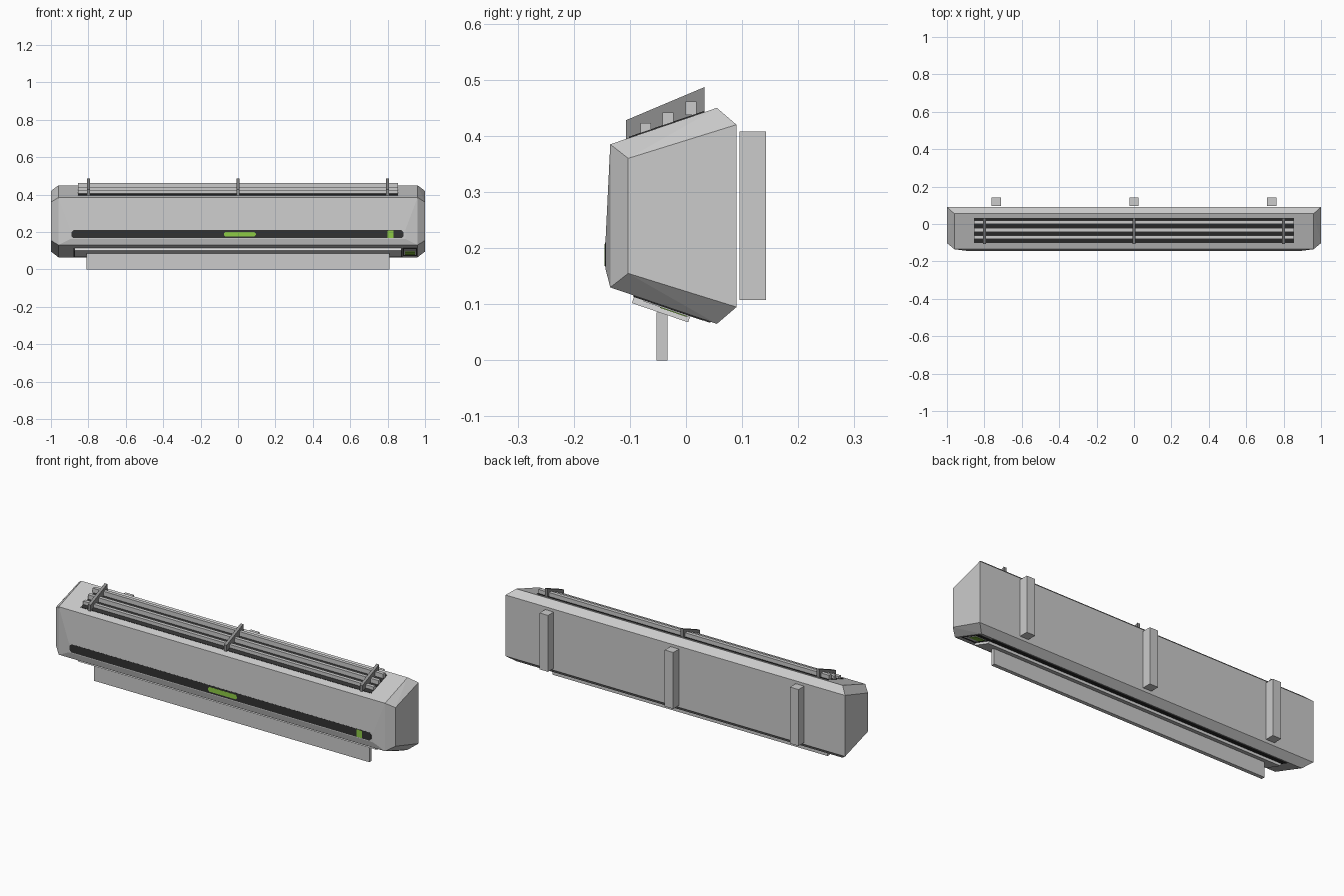
import bpy, bmesh, math
from mathutils import Vector, Matrix

if "Cube" in bpy.data.objects:
    bpy.data.objects.remove(bpy.data.objects["Cube"])


def material(name, r, g, b):
    m = bpy.data.materials.new(name)
    m.diffuse_color = (r, g, b, 1)
    m.use_nodes = True
    m.node_tree.nodes["Principled BSDF"].inputs["Base Color"].default_value = m.diffuse_color
    return m


BODY = material("light_grey", 0.60, 0.60, 0.60)
PALE = material("pale_grey", 0.72, 0.72, 0.72)
MID = material("mid_grey", 0.27, 0.27, 0.27)
DARK = material("charcoal", 0.032, 0.032, 0.032)
GREEN = material("lime_green", 0.27, 0.60, 0.06)


def finish(name, bm, mat):
    bmesh.ops.recalc_face_normals(bm, faces=bm.faces)
    me = bpy.data.meshes.new(name)
    bm.to_mesh(me)
    bm.free()
    me.materials.append(mat)
    ob = bpy.data.objects.new(name, me)
    bpy.context.collection.objects.link(ob)
    return ob


def box(name, center, size, mat, tilt=0.0):
    bm = bmesh.new()
    m = (Matrix.Translation(center) @ Matrix.Rotation(tilt, 4, 'X')
         @ Matrix.Diagonal((*size, 1)))
    bmesh.ops.create_cube(bm, size=1, matrix=m)
    return finish(name, bm, mat)


def prism(name, points, direction, mat):
    bm = bmesh.new()
    f = bm.faces.new([bm.verts.new(p) for p in points])
    ext = bmesh.ops.extrude_face_region(bm, geom=[f], use_keep_orig=True)
    moved = [v for v in ext["geom"] if isinstance(v, bmesh.types.BMVert)]
    bmesh.ops.translate(bm, verts=moved, vec=Vector(direction))
    return finish(name, bm, mat)


def front_plate(name, x0, x1, z0, z1, y, mat, cut=0.008):
    # plate on the front with clipped corners
    c = cut
    pts = [(x0 + c, z0), (x1 - c, z0), (x1, z0 + c), (x1, z1 - c),
           (x1 - c, z1), (x0 + c, z1), (x0, z1 - c), (x0, z0 + c)]
    return prism(name, [(x, y, z) for x, z in pts], (0, 0.003, 0), mat)


MID_Z = 0.2575
SLOPE = math.atan2(0.065, 0.19)


def top_z(y):
    return 0.385 + (y + 0.135) * 0.342


def bottom_z(y):
    return 2 * MID_Z - top_z(y)


# Housing: convex shell, mirrored in x and about its middle height
bm = bmesh.new()
corners = [(0.9993, 0.09, 0.1625), (0.9993, -0.103, 0.1025),
           (0.96, 0.055, 0.1925), (0.96, -0.135, 0.1275),
           (0.895, -0.1435, 0.046)]
for x, y, h in corners:
    # the front bulge sits low on the face
    up, low = (0.212, 0.163) if h < 0.05 else (MID_Z + h, MID_Z - h)
    for s in (-1, 1):
        bm.verts.new((s * x, y, up))
        bm.verts.new((s * x, y, low))
bmesh.ops.convex_hull(bm, input=bm.verts)
bmesh.ops.dissolve_limit(bm, angle_limit=math.radians(1.0), verts=bm.verts, edges=bm.edges)
finish("housing", bm, BODY)

# Front strip with display and indicator
front_plate("front_strip", -0.89, 0.885, 0.167, 0.210, -0.1442, DARK, 0.01)
front_plate("front_display", -0.075, 0.095, 0.176, 0.201, -0.1450, GREEN)
front_plate("front_indicator", 0.80, 0.832, 0.168, 0.207, -0.1450, GREEN, 0.002)

# Thin dark outline on both end faces
for side, s in (("left", -1), ("right", 1)):
    bm = bmesh.new()
    f = bm.faces.new([bm.verts.new((s, y, z)) for y, z in
                      [(-0.085, 0.345), (0.072, 0.392), (0.072, 0.123), (-0.085, 0.17)]])
    bmesh.ops.inset_region(bm, faces=[f], thickness=0.008)
    bmesh.ops.delete(bm, geom=[f], context='FACES_ONLY')
    finish(side + "_end_outline", bm, DARK)

# Top intake: dark opening, long bars, cross ribs
box("intake_opening", (0, -0.034, top_z(-0.034)), (1.71, 0.142, 0.004), DARK, SLOPE)
for i, (y, z) in enumerate([(-0.072, 0.423), (-0.032, 0.442), (0.009, 0.461)]):
    box(f"intake_bar_{i + 1}", (0, y, z - 0.012), (1.71, 0.019, 0.024), BODY)
for i, x in enumerate((-0.8, 0, 0.8)):
    prism(f"intake_rib_{i + 1}",
          [(x - 0.008, y, z) for y, z in
           [(-0.107, 0.392), (0.033, 0.438), (0.033, 0.487), (-0.107, 0.428)]],
          (0.016, 0, 0), MID)

# Bottom outlet: dark opening, tilted louvre, hanging flap
box("outlet_opening", (0, -0.025, bottom_z(-0.025)), (1.76, 0.145, 0.004), DARK, -SLOPE)
box("outlet_louvre", (0, -0.044, 0.0915), (1.75, 0.106, 0.014), PALE, -SLOPE)
box("outlet_flap", (0, -0.043, 0.0425), (1.62, 0.02, 0.085), BODY)

# Small sensor panel under the right end
box("sensor_surround", (0.92, -0.03, bottom_z(-0.03)), (0.075, 0.13, 0.005), DARK, -SLOPE)
box("sensor_plate", (0.92, -0.035, bottom_z(-0.035) - 0.002), (0.065, 0.085, 0.005), PALE, -SLOPE)
box("sensor_window", (0.92, -0.022, bottom_z(-0.022) - 0.004), (0.055, 0.05, 0.004), GREEN, -SLOPE)

# Wall mounting blocks behind
for i, x in enumerate((-0.737, 0, 0.737)):
    box(f"wall_block_{i + 1}", (x, 0.119, 0.258), (0.05, 0.048, 0.3), BODY)
